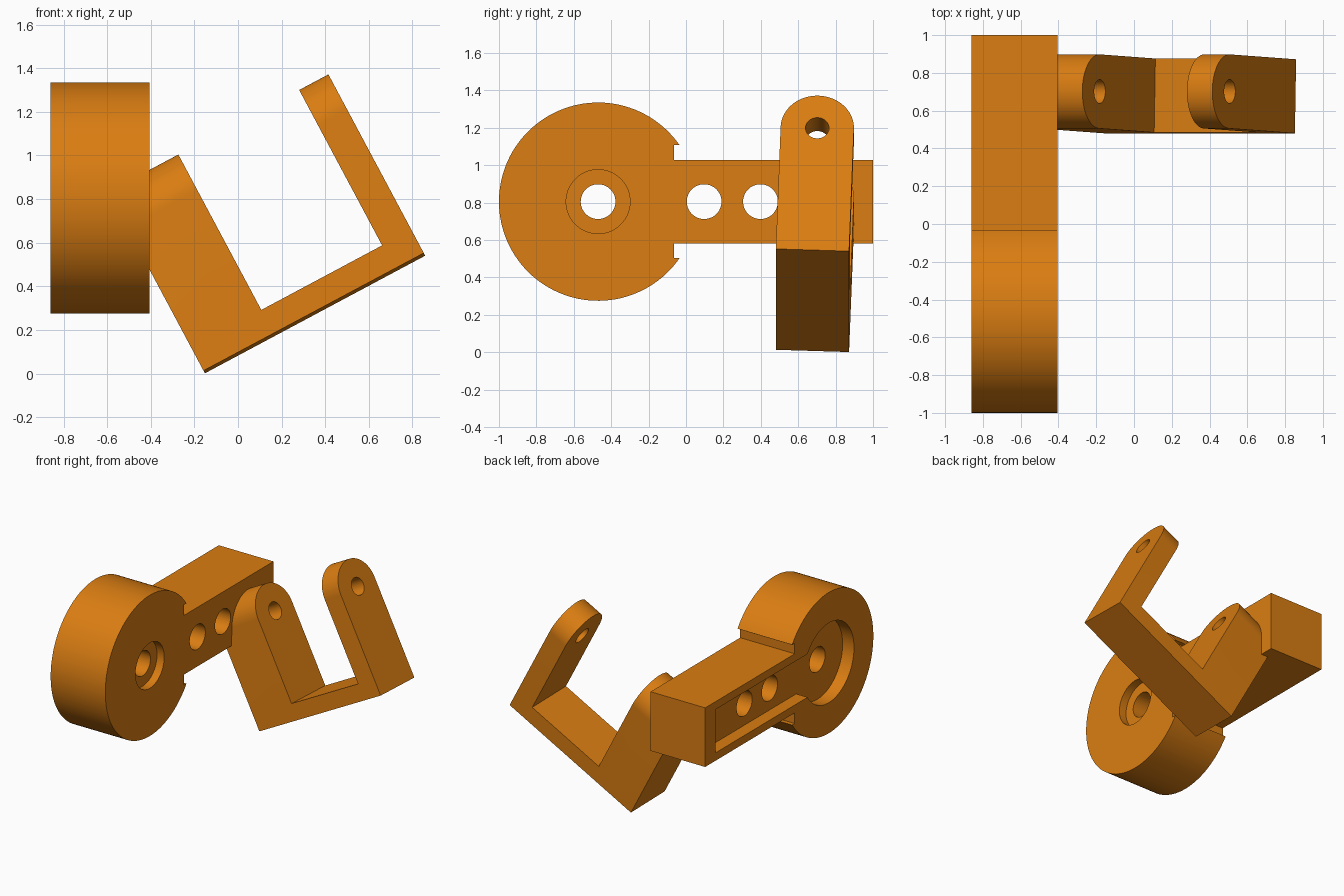
import bpy, bmesh, math
from mathutils import Matrix, Vector

if "Cube" in bpy.data.objects:
    bpy.data.objects.remove(bpy.data.objects["Cube"])

orange = bpy.data.materials.new("orange")
orange.diffuse_color = (0.70, 0.205, 0.006, 1)
orange.use_nodes = True
orange.node_tree.nodes["Principled BSDF"].inputs["Base Color"].default_value = orange.diffuse_color


def arc(cy, cz, r, a0, a1, n):
    """Points of an arc in the y-z plane, angles in degrees."""
    return [(cy + r * math.cos(math.radians(a0 + (a1 - a0) * i / n)),
             cz + r * math.sin(math.radians(a0 + (a1 - a0) * i / n)))
            for i in range(n + 1)]


def circle(cy, cz, r, n=64):
    return arc(cy, cz, r, 0, 360, n)[:-1]


def rect(y0, y1, z0, z1):
    return [(y0, z0), (y1, z0), (y1, z1), (y0, z1)]


def prism(name, profile, x0, x1):
    """Extrude a y-z profile along x."""
    bm = bmesh.new()
    face = bm.faces.new([bm.verts.new((x0, y, z)) for y, z in profile])
    ext = bmesh.ops.extrude_face_region(bm, geom=[face])
    top = [v for v in ext["geom"] if isinstance(v, bmesh.types.BMVert)]
    bmesh.ops.translate(bm, verts=top, vec=Vector((x1 - x0, 0, 0)))
    bmesh.ops.recalc_face_normals(bm, faces=bm.faces)
    mesh = bpy.data.meshes.new(name)
    bm.to_mesh(mesh)
    bm.free()
    mesh.materials.append(orange)
    ob = bpy.data.objects.new(name, mesh)
    bpy.context.collection.objects.link(ob)
    return ob


def cut(ob, profile, x0, x1):
    """Subtract a prism from an object."""
    cutter = prism("cutter", profile, x0, x1)
    cutter.hide_render = True
    mod = ob.modifiers.new("cut", 'BOOLEAN')
    mod.operation, mod.solver, mod.object = 'DIFFERENCE', 'EXACT', cutter
    bpy.context.view_layer.objects.active = ob
    bpy.ops.object.modifier_apply(modifier=mod.name)
    bpy.data.objects.remove(cutter)


def smooth(ob):
    bpy.ops.object.select_all(action='DESELECT')
    ob.select_set(True)
    bpy.context.view_layer.objects.active = ob
    bpy.ops.object.shade_smooth_by_angle(angle=math.radians(30))


# Round housing with a notched neck and a straight arm
X0, X1 = -0.86, -0.405
CY, CZ, R = -0.47, 0.805, 0.53
LIP, ARM, NECK = 0.302, 0.2225, -0.065
a = math.degrees(math.asin(LIP / R))
outline = arc(CY, CZ, R, a, 360 - a, 96)
outline += [(NECK, CZ - LIP), (NECK, CZ - ARM), (1.0, CZ - ARM),
            (1.0, CZ + ARM), (NECK, CZ + ARM), (NECK, CZ + LIP)]
housing = prism("housing_arm", outline, X0, X1)

# Pocket on the outer side: round well joined to a long slot
POCKET = X0 + 0.095
PR, SLOT = 0.30, 0.163
b = math.degrees(math.asin(SLOT / PR))
pocket = arc(CY, CZ, PR, b, 360 - b, 64) + [(0.88, CZ - SLOT), (0.88, CZ + SLOT)]
cut(housing, pocket, X0 - 0.1, POCKET)

# Counterbore and three through holes
cut(housing, circle(CY, CZ, 0.171), X1 - 0.06, X1 + 0.1)
for y in (CY, 0.097, 0.398):
    cut(housing, circle(y, CZ, 0.093, 48), X0 - 0.1, X1 + 0.1)
smooth(housing)

# Tilted fork: round-topped block with the gap and pin hole cut out
W, TOP, LENGTH = 0.196, 0.936, 1.145
fork_profile = arc(0, TOP - W, W, 0, 180, 40) + [(-W, 0), (W, 0)]
fork = prism("fork_bracket", fork_profile, 0, LENGTH)
cut(fork, rect(-0.4, 0.4, 0.121, 1.2), 0.365, 0.993)
cut(fork, circle(0, TOP - W, 0.063, 40), -0.1, LENGTH + 0.1)
smooth(fork)
fork.matrix_world = (Matrix.Translation((-0.155, 0.676, 0.007))
                     @ Matrix.Rotation(math.radians(-28.1), 4, 'Y')
                     @ Matrix.Rotation(math.radians(-2), 4, 'X'))
